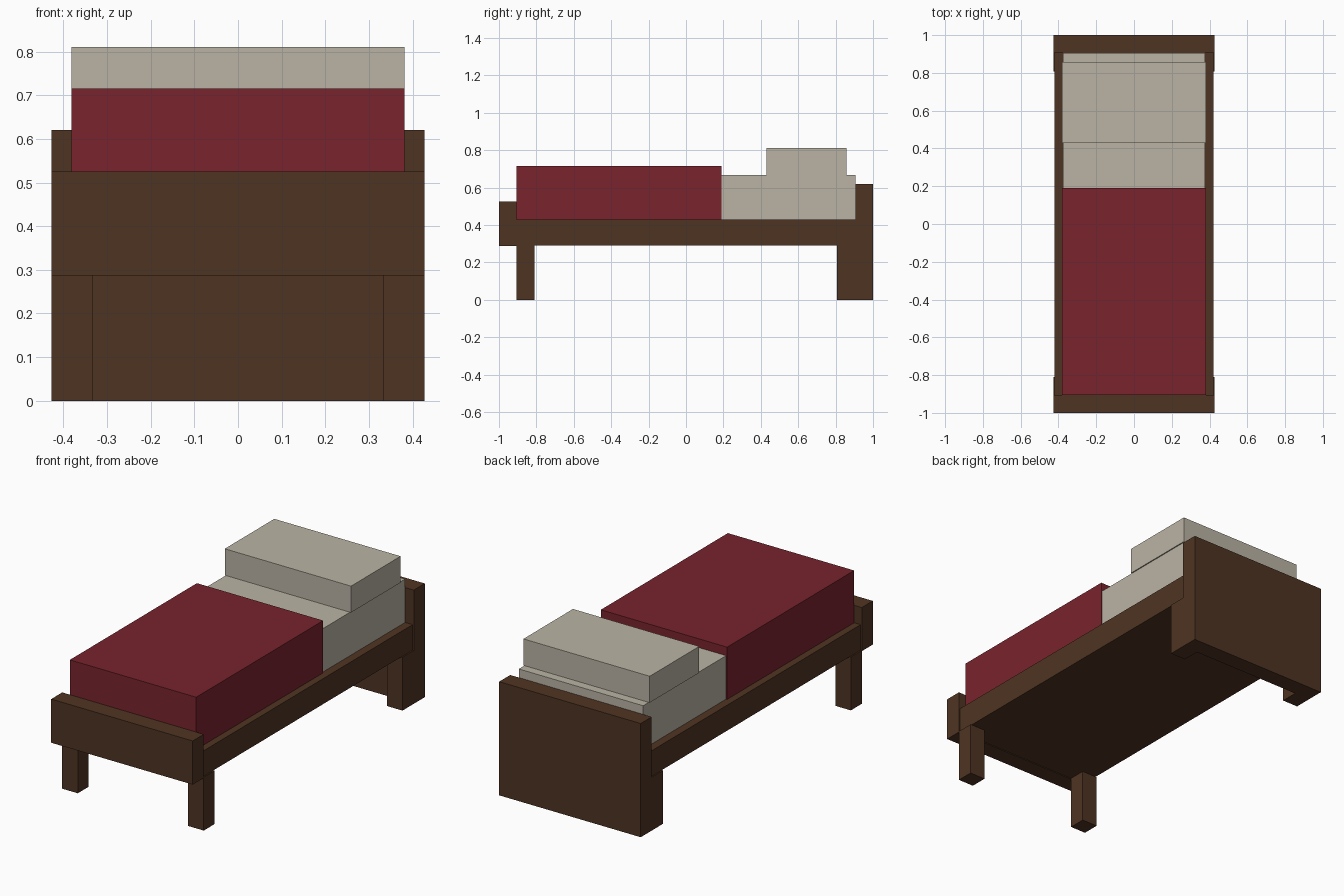
import bpy

if "Cube" in bpy.data.objects:
    bpy.data.objects.remove(bpy.data.objects["Cube"])


def material(name, color):
    m = bpy.data.materials.new(name)
    m.diffuse_color = (*color, 1.0)
    m.use_nodes = True
    m.node_tree.nodes["Principled BSDF"].inputs["Base Color"].default_value = m.diffuse_color
    return m


wood = material("dark_wood", (0.078, 0.034, 0.016))
linen = material("cream_linen", (0.497, 0.456, 0.376))
wool = material("red_wool", (0.188, 0.017, 0.026))


def box(name, mat, x, y, z):
    """Box from (min, max) ranges along each axis."""
    bpy.ops.mesh.primitive_cube_add(
        size=1, location=[(a + b) / 2 for a, b in (x, y, z)])
    ob = bpy.context.object
    ob.name = name
    ob.scale = [b - a for a, b in (x, y, z)]
    bpy.ops.object.transform_apply(location=False, rotation=False, scale=True)
    ob.data.materials.append(mat)
    return ob


# Wooden frame
box("headboard", wood, (-0.427, 0.427), (0.905, 1.0), (0, 0.62))
box("footboard", wood, (-0.427, 0.427), (-1.0, -0.905), (0.287, 0.525))
box("bed_base", wood, (-0.42, 0.42), (-0.905, 0.905), (0.291, 0.43))

# Four legs
for side, sx in (("left", -1), ("right", 1)):
    x = sorted((sx * 0.333, sx * 0.427))
    box("front_leg_" + side, wood, x, (-0.905, -0.811), (0, 0.291))
    box("back_leg_" + side, wood, x, (0.808, 0.905), (0, 0.291))

# Bedding
box("mattress", linen, (-0.375, 0.375), (-0.9, 0.905), (0.43, 0.667))
box("blanket", wool, (-0.381, 0.381), (-0.905, 0.19), (0.43, 0.715))
box("pillow", linen, (-0.381, 0.381), (0.43, 0.857), (0.667, 0.811))
